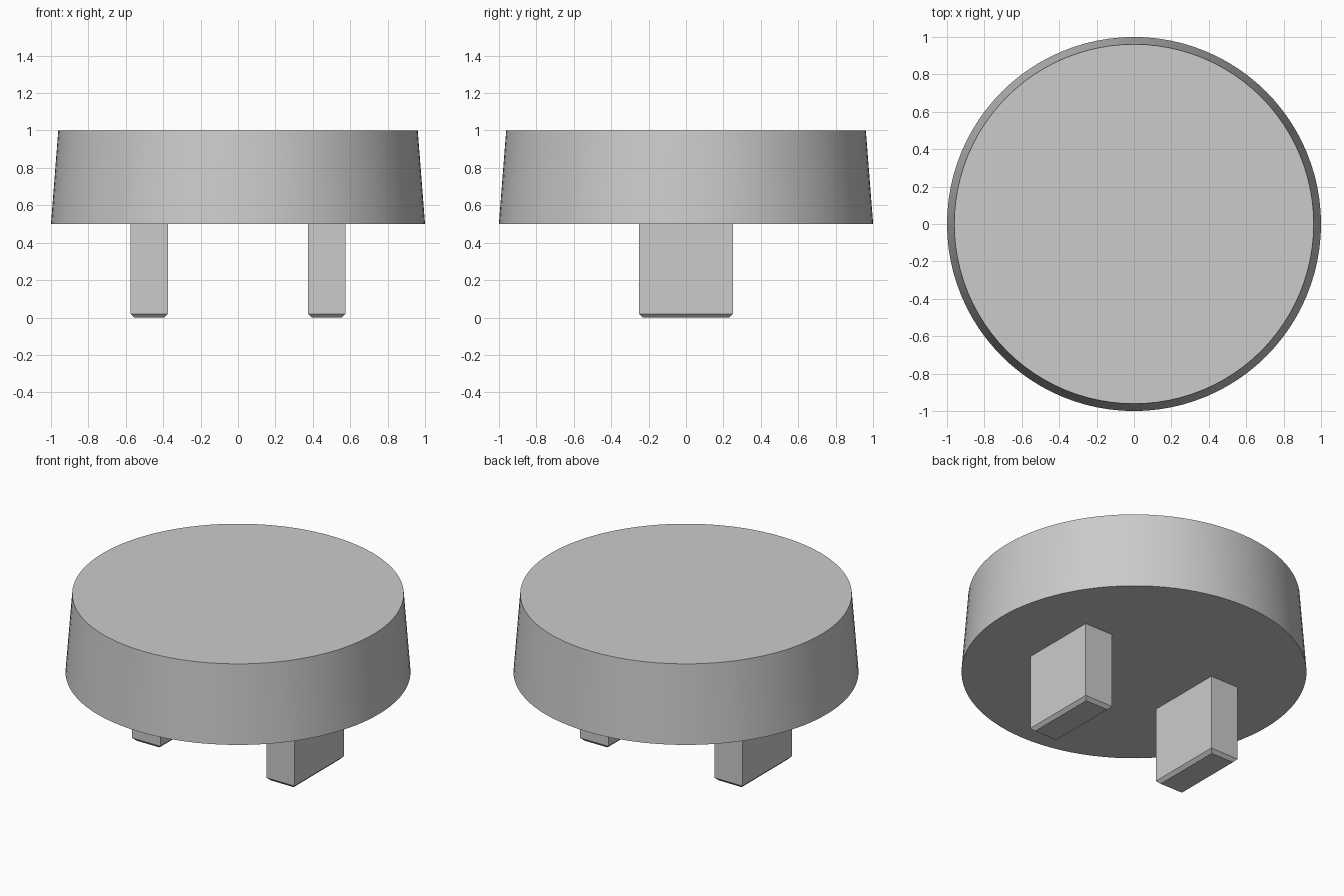
import bpy, bmesh, math

if "Cube" in bpy.data.objects:
    bpy.data.objects.remove(bpy.data.objects["Cube"])

grey = bpy.data.materials.new("light_grey")
grey.diffuse_color = (0.6, 0.6, 0.6, 1)
grey.use_nodes = True
grey.node_tree.nodes["Principled BSDF"].inputs["Base Color"].default_value = grey.diffuse_color

# Tapered round cap
bpy.ops.mesh.primitive_cone_add(vertices=96, radius1=1.0, radius2=0.961,
                                depth=0.5, location=(0, 0, 0.75))
cap = bpy.context.object
cap.name = "round_cap"
cap.data.materials.append(grey)
bpy.ops.object.shade_smooth_by_angle(angle=math.radians(30))


def prong(name, x):
    """Rectangular prong with a chamfered lower end."""
    bm = bmesh.new()
    bmesh.ops.create_cube(bm, size=1)
    for v in bm.verts:
        v.co.x *= 0.2
        v.co.y *= 0.5
        v.co.z = (v.co.z + 0.5) * 0.5
    lower = [e for e in bm.edges if all(v.co.z < 0.01 for v in e.verts)]
    bmesh.ops.bevel(bm, geom=lower, offset=0.02, segments=1, affect='EDGES')
    mesh = bpy.data.meshes.new(name)
    bm.to_mesh(mesh)
    bm.free()
    mesh.materials.append(grey)
    obj = bpy.data.objects.new(name, mesh)
    obj.location.x = x
    bpy.context.collection.objects.link(obj)


# Mirrored pair of prongs
prong("left_prong", -0.475)
prong("right_prong", 0.475)
